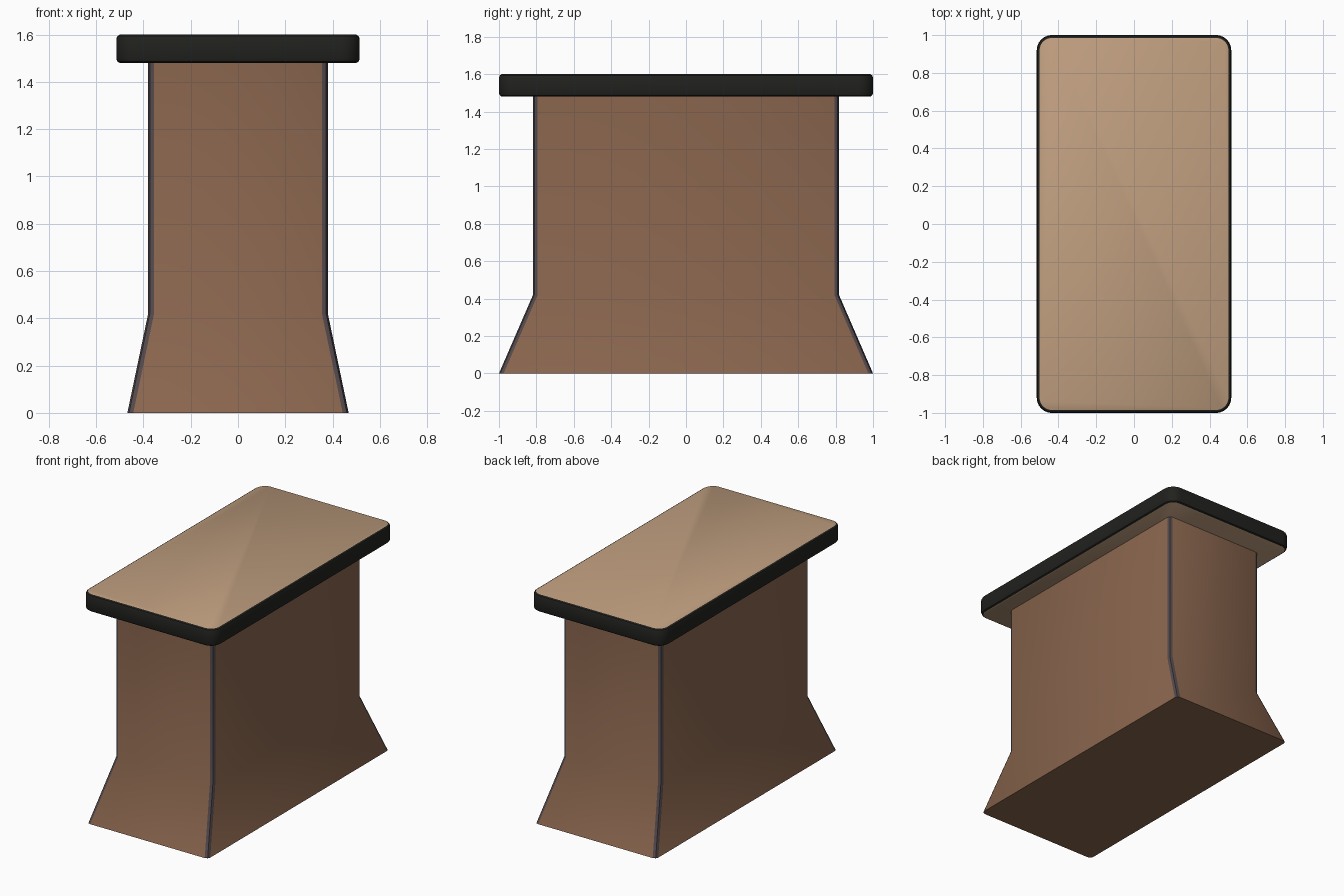
import bpy, bmesh, math

if "Cube" in bpy.data.objects:
    bpy.data.objects.remove(bpy.data.objects["Cube"])


def material(name, rgb):
    m = bpy.data.materials.new(name)
    m.diffuse_color = (*rgb, 1)
    m.use_nodes = True
    m.node_tree.nodes["Principled BSDF"].inputs["Base Color"].default_value = m.diffuse_color
    return m


def rounded_rect(hx, hy, r, steps):
    """Counter-clockwise outline, steps + 1 points on each corner."""
    pts = []
    for i, (sx, sy) in enumerate(((1, 1), (-1, 1), (-1, -1), (1, -1))):
        for k in range(steps + 1):
            a = math.pi / 2 * (i + k / steps)
            pts.append((sx * (hx - r) + r * math.cos(a), sy * (hy - r) + r * math.sin(a)))
    return pts


def loft(name, sections, steps, mats, side_slot, cap_slots):
    """Skin rounded rectangles (z, half x, half y, radius) from bottom to top."""
    bm = bmesh.new()
    rings = [[bm.verts.new((x, y, z)) for x, y in rounded_rect(hx, hy, r, steps)]
             for z, hx, hy, r in sections]
    n = len(rings[0])
    for lo, hi in zip(rings, rings[1:]):
        for i in range(n):
            j = (i + 1) % n
            f = bm.faces.new((lo[i], lo[j], hi[j], hi[i]))
            f.material_index = side_slot(i % (steps + 1) < steps)
    bm.faces.new(rings[0][::-1]).material_index = cap_slots[0]
    bm.faces.new(rings[-1]).material_index = cap_slots[1]
    me = bpy.data.meshes.new(name)
    bm.to_mesh(me)
    bm.free()
    ob = bpy.data.objects.new(name, me)
    bpy.context.collection.objects.link(ob)
    for m in mats:
        me.materials.append(m)
    bpy.ops.object.select_all(action='DESELECT')
    ob.select_set(True)
    bpy.context.view_layer.objects.active = ob
    bpy.ops.object.shade_smooth_by_angle(angle=math.radians(35))
    return ob


wood = material("brown_wood", (0.25, 0.13, 0.075))
corner = material("corner_trim", (0.085, 0.065, 0.07))
tan = material("tan_surface", (0.52, 0.34, 0.21))
black = material("black_edge", (0.015, 0.016, 0.013))

# Pedestal: straight column over a flared foot, dark strips on the corners
loft("pedestal",
     [(0, 0.468, 1.0, 0.025), (0.42, 0.38, 0.818, 0.025), (1.48, 0.38, 0.818, 0.025)],
     2, (wood, corner), lambda is_corner: int(is_corner), (0, 0))

# Table top: tan faces with a softened black edge band
loft("table_top",
     [(1.48, 0.50, 0.985, 0.065), (1.486, 0.51, 0.995, 0.075), (1.498, 0.515, 1.0, 0.08),
      (1.582, 0.515, 1.0, 0.08), (1.594, 0.51, 0.995, 0.075), (1.60, 0.50, 0.985, 0.065)],
     6, (tan, black), lambda is_corner: 1, (0, 0))
